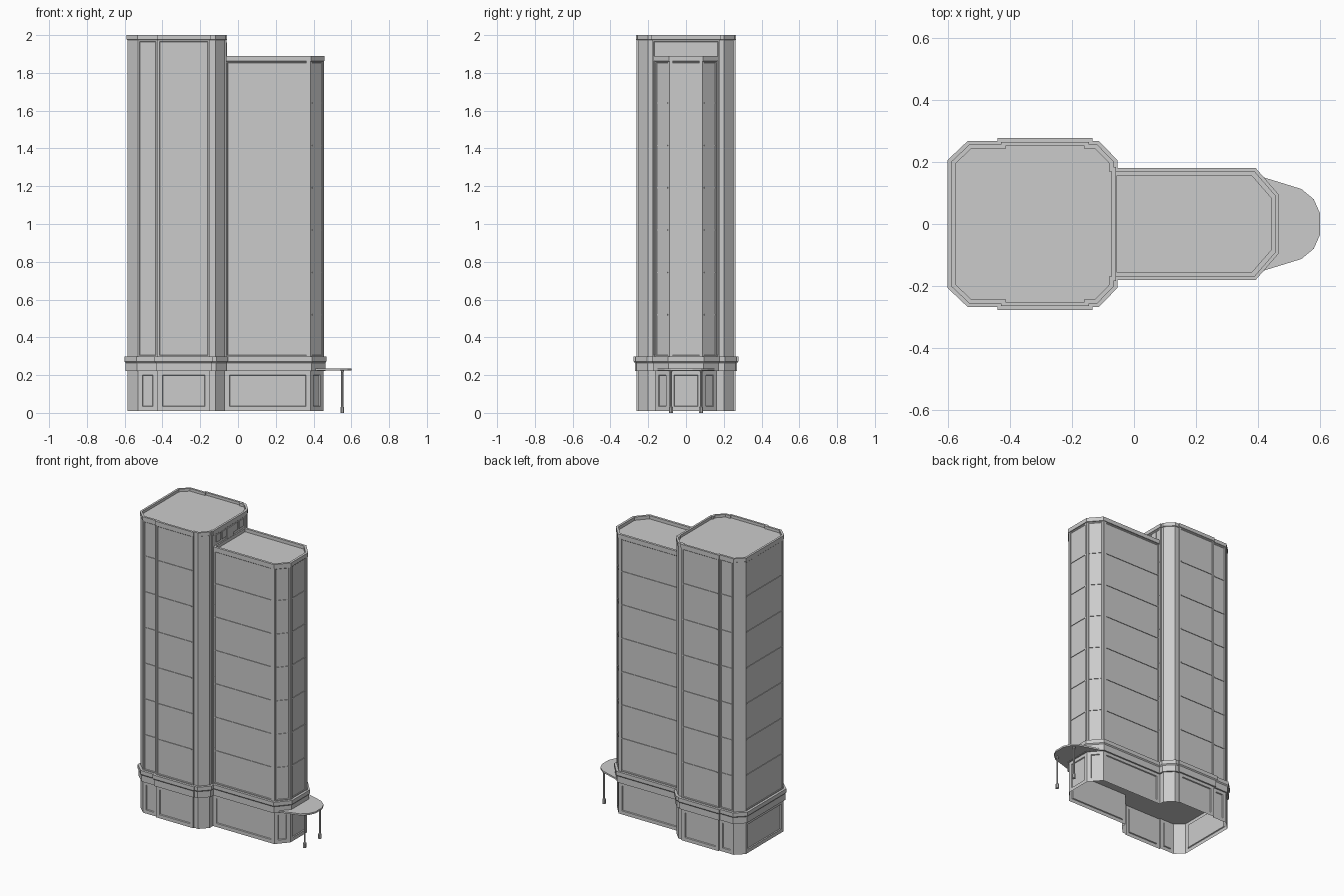
import bpy, bmesh
from mathutils import Vector

if "Cube" in bpy.data.objects:
    bpy.data.objects.remove(bpy.data.objects["Cube"])


def mirror(half):
    # half outline (y > 0, left to right) -> closed loop, counter-clockwise
    return [(x, -y) for x, y in half] + list(reversed(half))


def offset(pts, d):
    # mitred outward offset of a counter-clockwise loop
    out, n = [], len(pts)
    for i in range(n):
        p = Vector(pts[i])
        a = (p - Vector(pts[i - 1])).normalized()
        b = (Vector(pts[(i + 1) % n]) - p).normalized()
        na, nb = Vector((a.y, -a.x)), Vector((b.y, -b.x))
        out.append(p + (na + nb) * (d / (1 + na.dot(nb))))
    return out


def finish(name, bm):
    me = bpy.data.meshes.new(name)
    bm.to_mesh(me)
    bm.free()
    ob = bpy.data.objects.new(name, me)
    bpy.context.collection.objects.link(ob)
    return ob


def loft(name, outline, rings, bottom=False, top=False, inset=None):
    # stack of (z, offset) rings; inset = (min width, frame, depth) recesses wide walls
    bm = bmesh.new()
    loops = [[bm.verts.new((p.x, p.y, z)) for p in offset(outline, d)] for z, d in rings]
    n, wide = len(outline), []
    for lo, hi in zip(loops, loops[1:]):
        for i in range(n):
            j = (i + 1) % n
            f = bm.faces.new((lo[i], lo[j], hi[j], hi[i]))
            if inset and (lo[j].co - lo[i].co).length > inset[0]:
                wide.append(f)
    if bottom:
        bm.faces.new(list(reversed(loops[0])))
    if top:
        bm.faces.new(loops[-1])
    bm.normal_update()
    if wide:
        bmesh.ops.inset_individual(bm, faces=wide, thickness=inset[1], use_even_offset=True)
        bmesh.ops.inset_individual(bm, faces=wide, thickness=0.003, depth=-inset[2], use_even_offset=True)
    return finish(name, bm)


def box(bm, x0, x1, y0, y1, z0, z1):
    vs = bmesh.ops.create_cube(bm, size=1)["verts"]
    for v in vs:
        v.co = ((x0 + x1) / 2 + v.co.x * (x1 - x0), (y0 + y1) / 2 + v.co.y * (y1 - y0),
                (z0 + z1) / 2 + v.co.z * (z1 - z0))


def floor_lines(name, outline, z0, z1, count, min_w):
    # thin horizontal strips across the wide walls
    bm = bmesh.new()
    n = len(outline)
    for i in range(n):
        a, b = Vector(outline[i]), Vector(outline[(i + 1) % n])
        t = b - a
        if t.length < min_w:
            continue
        t.normalize()
        nrm = Vector((t.y, -t.x))
        a, b = a + t * 0.012, b - t * 0.012
        for k in range(1, count):
            z = z0 + (z1 - z0) * k / count
            prof = [(-0.004, -0.003), (0.001, -0.003), (0.001, 0.003), (-0.004, 0.003)]
            va, vb = ([bm.verts.new((p.x + nrm.x * o, p.y + nrm.y * o, z + h)) for o, h in prof]
                      for p in (a, b))
            for m in range(4):
                q = (m + 1) % 4
                bm.faces.new((va[m], vb[m], vb[q], va[q]))
            bm.faces.new(list(reversed(va)))
            bm.faces.new(vb)
    bmesh.ops.recalc_face_normals(bm, faces=bm.faces)
    return finish(name, bm)


# outlines
tower_half = [(-0.585, 0.2), (-0.53, 0.252), (-0.425, 0.252), (-0.425, 0.261), (-0.15, 0.261),
              (-0.15, 0.252), (-0.12, 0.252), (-0.07, 0.2), (-0.07, 0.18), (-0.062, 0.18)]
wing_end = [(0.385, 0.165), (0.452, 0.088)]
tower = mirror(tower_half)
wing = mirror([(-0.066, 0.165)] + wing_end)
whole = mirror(tower_half[:8] + [(-0.07, 0.165)] + wing_end)

# open-bottomed base with framed panels
loft("base_walls", whole, [(0.01, 0), (0.225, 0)], inset=(0.08, 0.024, 0.006))
# cornice band above the base
loft("base_cornice", whole, [(0.222, -0.004), (0.222, 0.01), (0.265, 0.01), (0.272, 0.016),
                             (0.298, 0.016), (0.298, -0.004)], bottom=True)

# tall tower and lower wing, with recessed wall bays
loft("tower_walls", tower, [(0.295, 0), (1.976, 0)], inset=(0.1, 0.009, 0.003))
loft("tower_parapet", tower, [(1.972, -0.003), (1.976, 0.004), (2.0, 0.004), (2.0, -0.01),
                              (1.982, -0.01)], top=True)
loft("wing_walls", wing, [(0.295, 0), (1.865, 0)], inset=(0.08, 0.009, 0.003))
loft("wing_parapet", wing, [(1.86, -0.003), (1.863, 0.006), (1.89, 0.006), (1.89, -0.01),
                            (1.868, -0.01)], top=True)
floor_lines("tower_floor_lines", tower, 0.295, 1.976, 7, 0.1)
floor_lines("wing_floor_lines", wing, 0.295, 1.865, 7, 0.08)

# corner pilasters where wing walls turn
bm = bmesh.new()
for s in (-1, 1):
    box(bm, 0.362, 0.384, s * 0.164 - 0.004, s * 0.164 + 0.004, 0.295, 1.865)
    box(bm, 0.448, 0.455, s * 0.079 - 0.008, s * 0.079 + 0.008, 0.295, 1.865)
finish("wing_pilasters", bm)

# vents and roof door on the tower wall above the wing
bm = bmesh.new()
for y in (-0.12, -0.06, 0.06, 0.12):
    box(bm, -0.064, -0.059, y - 0.022, y + 0.022, 1.91, 1.96)
box(bm, -0.064, -0.058, -0.035, 0.035, 1.866, 1.96)
finish("roof_vents", bm)

# entrance canopy
canopy = mirror([(0.40, 0.153), (0.42, 0.15), (0.54, 0.113), (0.58, 0.08), (0.60, 0.035)])
loft("entrance_canopy", canopy, [(0.224, 0), (0.235, 0)], bottom=True, top=True)

# canopy columns with thicker feet
bm = bmesh.new()
octagon = [(0.924, 0.383), (0.383, 0.924), (-0.383, 0.924), (-0.924, 0.383)]
for s in (-1, 1):
    rings = []
    for z, r in ((0, 0.011), (0.03, 0.011), (0.034, 0.006), (0.212, 0.006), (0.225, 0.01)):
        rings.append([bm.verts.new((0.552 + x * r, s * 0.08 + y * r, z)) for x, y in mirror(octagon[::-1])])
    for lo, hi in zip(rings, rings[1:]):
        for i in range(8):
            bm.faces.new((lo[i], lo[(i + 1) % 8], hi[(i + 1) % 8], hi[i]))
    bm.faces.new(rings[0][::-1])
bmesh.ops.recalc_face_normals(bm, faces=bm.faces)
finish("canopy_columns", bm)
